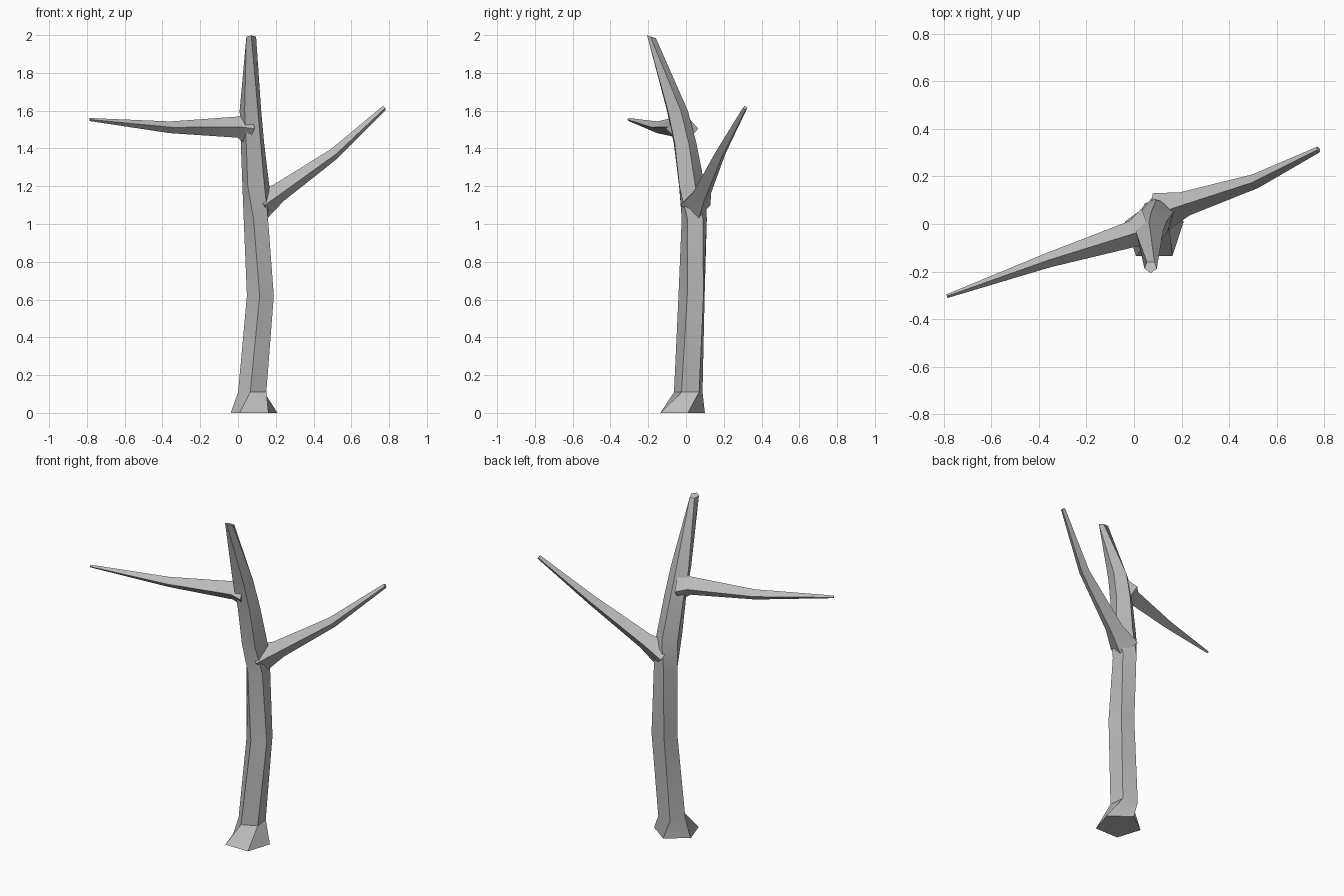
import bpy
import bmesh
from math import cos, sin, radians
from mathutils import Vector

default_cube = bpy.data.objects.get("Cube")
if default_cube:
    bpy.data.objects.remove(default_cube, do_unlink=True)

bark = bpy.data.materials.new("grey_bark")
bark.use_nodes = True
bark_colour = (0.5, 0.5, 0.5, 1)
bark.diffuse_color = bark_colour
bark.node_tree.nodes["Principled BSDF"].inputs["Base Color"].default_value = bark_colour


def add_ring(bm, centre, side, axis, radius, turn, sides):
    """Regular polygon of vertices around a centre, square to the axis."""
    up = axis.cross(side).normalized()
    ring = []
    for i in range(sides):
        angle = radians(turn + i * 360 / sides)
        offset = side * cos(angle) + up * sin(angle)
        ring.append(bm.verts.new(centre + offset * radius))
    return ring


def finish_loft(name, bm, rings):
    """Skin neighbouring rings, cap both ends and make the object."""
    for low, high in zip(rings, rings[1:]):
        count = len(low)
        for i in range(count):
            j = (i + 1) % count
            bm.faces.new((low[i], low[j], high[j], high[i]))
    bm.faces.new(list(reversed(rings[0])))
    bm.faces.new(rings[-1])
    bmesh.ops.recalc_face_normals(bm, faces=bm.faces)
    mesh = bpy.data.meshes.new(name)
    bm.to_mesh(mesh)
    bm.free()
    mesh.materials.append(bark)
    obj = bpy.data.objects.new(name, mesh)
    bpy.context.collection.objects.link(obj)
    bpy.ops.object.select_all(action="DESELECT")
    obj.select_set(True)
    bpy.context.view_layer.objects.active = obj
    bpy.ops.object.shade_smooth_by_angle(angle=radians(30))
    return obj


def build_trunk(sections):
    bm = bmesh.new()
    rings = []
    for x, y, z, radius, turn, lean in sections:
        axis = Vector((0, -lean, 1)).normalized()
        rings.append(add_ring(bm, Vector((x, y, z)), Vector((1, 0, 0)),
                              axis, radius, turn, 5))
    return finish_loft("trunk", bm, rings)


def build_branch(name, sections):
    bm = bmesh.new()
    axis = (Vector(sections[-1][:3]) - Vector(sections[0][:3])).normalized()
    side = Vector((0, 0, 1)).cross(axis).normalized()
    rings = [add_ring(bm, Vector((x, y, z)), side, axis, radius, 0, 4)
             for x, y, z, radius in sections]
    return finish_loft(name, bm, rings)


# Trunk: flared foot, twisting five-sided stem, top bent to the front
# (x, y, z, radius, turn, lean)
build_trunk([
    (0.085, -0.03, 0, 0.13, -126, 0),
    (0.08, 0.015, 0.11, 0.08, -101, 0),
    (0.12, 0.035, 0.62, 0.075, -94, 0),
    (0.1, 0.045, 1.03, 0.07, -105, 0),
    (0.095, 0.025, 1.2, 0.075, -125, 0),
    (0.078, -0.01, 1.43, 0.065, -122, 0),
    (0.067, -0.05, 1.6, 0.06, -122, 0),
    (0.07, -0.18, 1.99, 0.027, -162, -0.3),
])

# Rising branch on the model's left, swept to the back
build_branch("left_branch", [
    (0.11, 0.05, 1.1, 0.085),
    (0.215, 0.085, 1.165, 0.052),
    (0.51, 0.18, 1.372, 0.031),
    (0.775, 0.313, 1.615, 0.013),
])

# Level branch on the model's right, swept to the front
build_branch("right_branch", [
    (0.06, -0.02, 1.505, 0.09),
    (0, -0.04, 1.513, 0.056),
    (-0.36, -0.152, 1.512, 0.031),
    (-0.785, -0.303, 1.553, 0.008),
])
